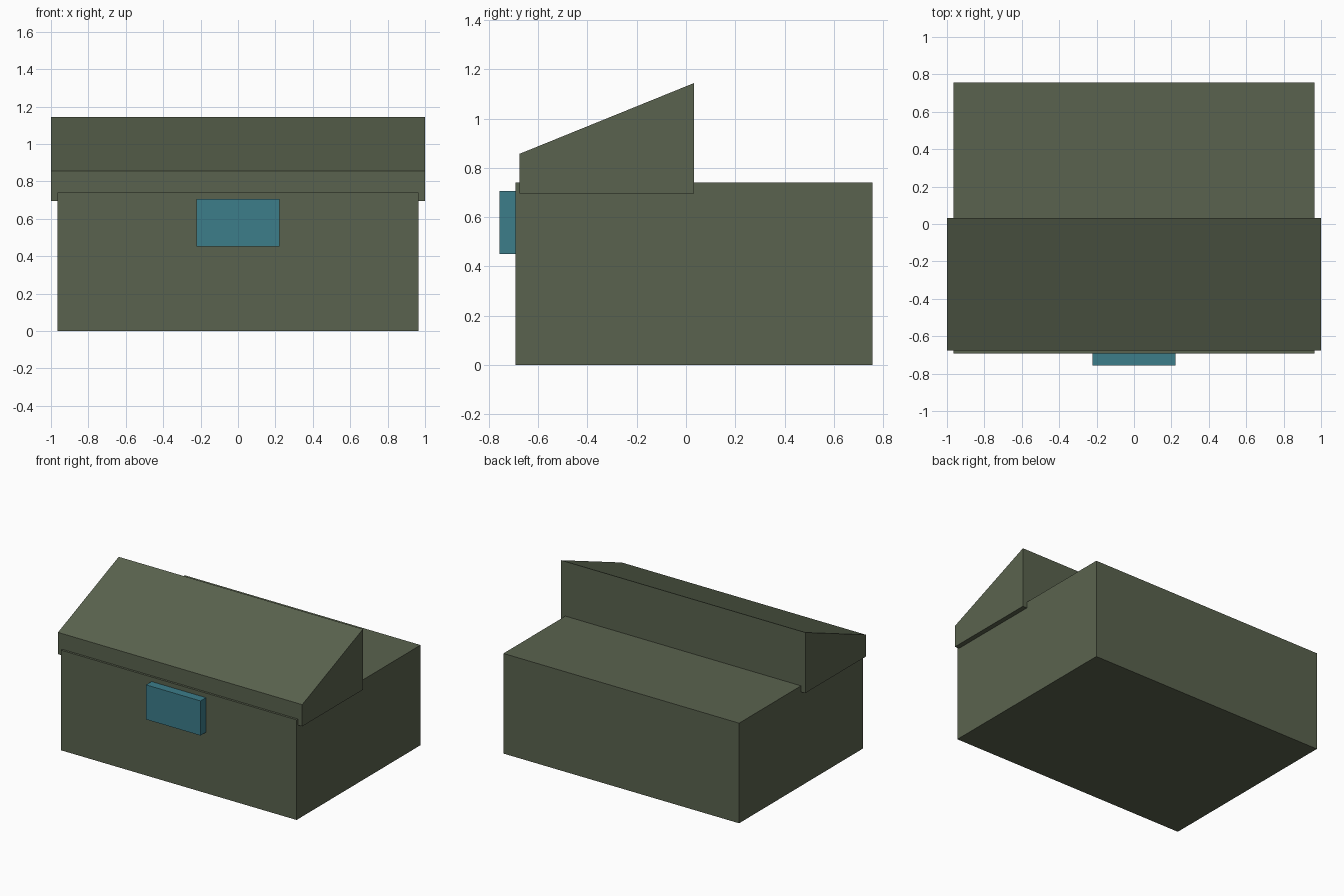
import bpy
import bmesh

if "Cube" in bpy.data.objects:
    bpy.data.objects.remove(bpy.data.objects["Cube"])


def material(name, rgb):
    m = bpy.data.materials.new(name)
    m.diffuse_color = (*rgb, 1.0)
    m.use_nodes = True
    m.node_tree.nodes["Principled BSDF"].inputs["Base Color"].default_value = m.diffuse_color
    return m


olive = material("olive green", (0.102, 0.124, 0.077))
teal = material("teal blue", (0.045, 0.205, 0.255))


def extrude_profile(name, profile, half_width, mat):
    """Sweep a closed (y, z) side profile across x, symmetric about x = 0."""
    bm = bmesh.new()
    face = bm.faces.new([bm.verts.new((-half_width, y, z)) for y, z in profile])
    new = bmesh.ops.extrude_face_region(bm, geom=[face])["geom"]
    verts = [v for v in new if isinstance(v, bmesh.types.BMVert)]
    bmesh.ops.translate(bm, verts=verts, vec=(2 * half_width, 0, 0))
    bmesh.ops.recalc_face_normals(bm, faces=bm.faces)
    mesh = bpy.data.meshes.new(name)
    bm.to_mesh(mesh)
    bm.free()
    mesh.materials.append(mat)
    obj = bpy.data.objects.new(name, mesh)
    bpy.context.collection.objects.link(obj)
    return obj


def rect(y0, y1, z0, z1):
    return [(y0, z0), (y1, z0), (y1, z1), (y0, z1)]


# Box body
extrude_profile("box_body", rect(-0.693, 0.757, 0.0, 0.741), 0.965, olive)

# Wedge lid, rising from front to back
extrude_profile("wedge_lid",
                [(-0.677, 0.696), (0.033, 0.696), (0.033, 1.145), (-0.677, 0.857)],
                1.0, olive)

# Front latch plate
extrude_profile("front_latch", rect(-0.757, -0.693, 0.451, 0.707), 0.223, teal)
